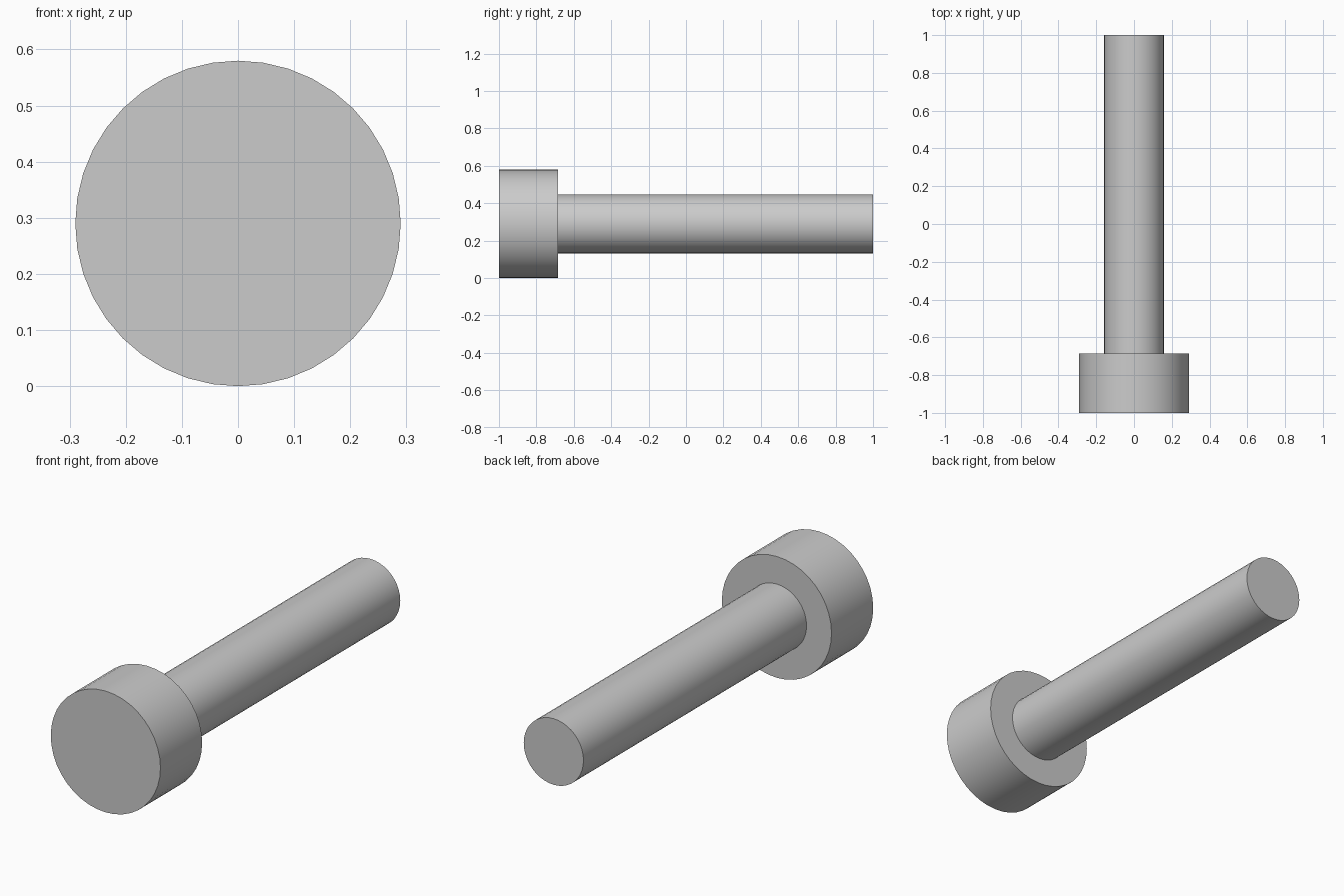
import bpy
import math

cube = bpy.data.objects.get("Cube")
if cube:
    bpy.data.objects.remove(cube, do_unlink=True)

# Plain grey metal
grey = bpy.data.materials.new("grey metal")
grey.use_nodes = True
colour = (0.6, 0.6, 0.6, 1)
grey.diffuse_color = colour
grey.node_tree.nodes["Principled BSDF"].inputs["Base Color"].default_value = colour

AXIS_HEIGHT = 0.29


def rod(name, radius, front, back):
    """Smooth capped cylinder lying along y."""
    bpy.ops.mesh.primitive_cylinder_add(
        vertices=40, radius=radius, depth=back - front,
        location=(0, (front + back) / 2, AXIS_HEIGHT),
        rotation=(math.pi / 2, 0, 0))
    obj = bpy.context.object
    obj.name = name
    obj.data.materials.append(grey)
    bpy.ops.object.shade_smooth_by_angle(angle=math.radians(30))


# Wide head at the front, narrow shank running back from it
rod("bolt_head", 0.29, -1.0, -0.685)
rod("bolt_shank", 0.158, -0.685, 1.0)
